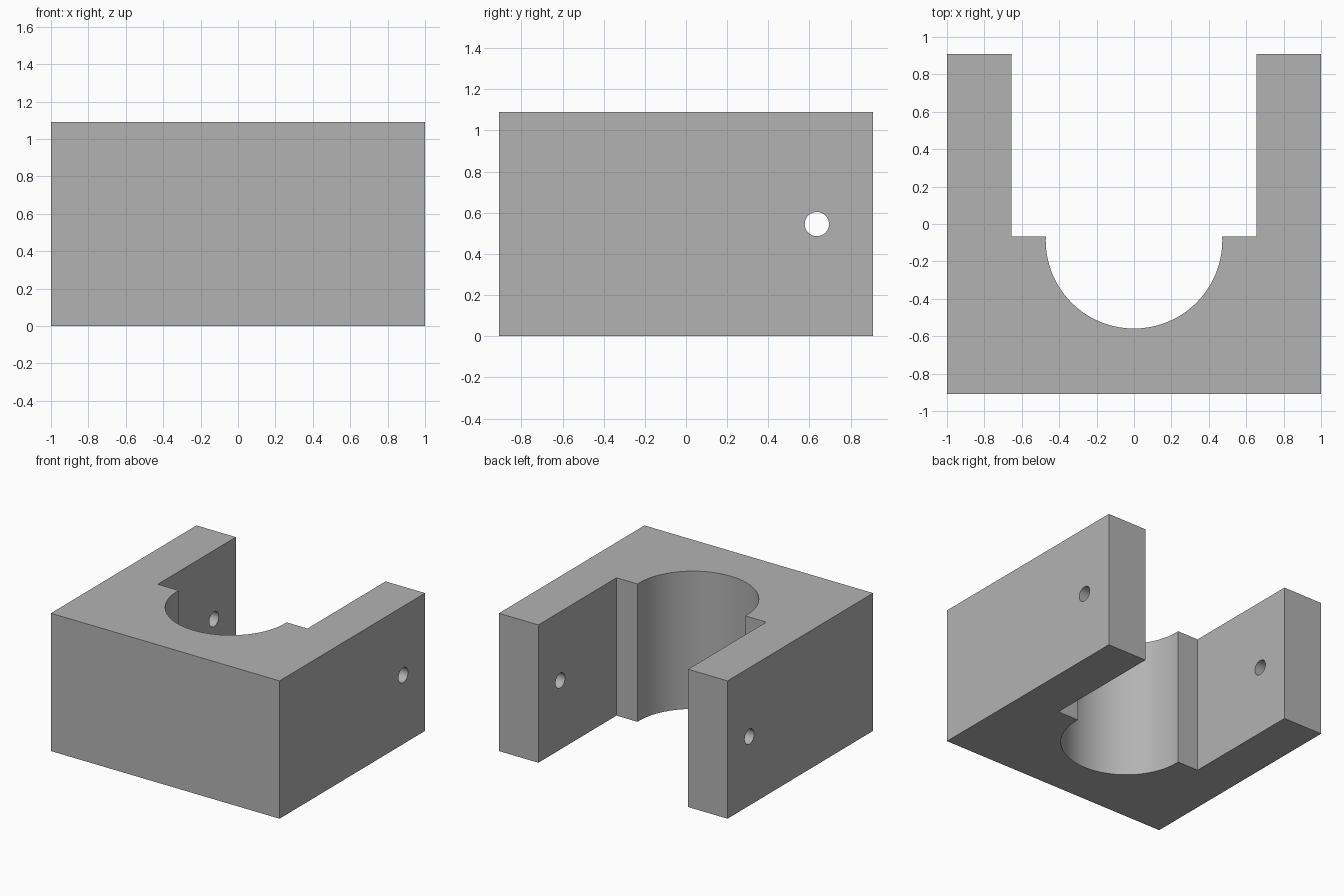
import bpy, bmesh, math
from mathutils import Vector, Matrix

default = bpy.data.objects.get("Cube")
if default:
    bpy.data.objects.remove(default, do_unlink=True)

HEIGHT, HALF_Y = 1.09, 0.909
ARM_X, LEDGE_Y = 0.655, -0.067
BORE_R, BORE_Y = 0.472, -0.087

grey = bpy.data.materials.new("plain grey")
grey.use_nodes = True
colour = (0.45, 0.45, 0.45, 1)
grey.diffuse_color = colour
grey.node_tree.nodes["Principled BSDF"].inputs["Base Color"].default_value = colour

# Plan outline: outer block, two arms, stepped ledges and round saddle
a = math.asin((LEDGE_Y - BORE_Y) / BORE_R)
steps = 64
arc = [(BORE_R * math.cos(t), BORE_Y + BORE_R * math.sin(t))
       for t in (a - (math.pi + 2 * a) * i / steps for i in range(steps + 1))]
outline = [(-1, -HALF_Y), (1, -HALF_Y), (1, HALF_Y), (ARM_X, HALF_Y), (ARM_X, LEDGE_Y),
           *arc, (-ARM_X, LEDGE_Y), (-ARM_X, HALF_Y), (-1, HALF_Y)]

# Extrude the outline into the clamp block
bm = bmesh.new()
base = bm.faces.new([bm.verts.new((x, y, 0)) for x, y in outline])
top = bmesh.ops.extrude_face_region(bm, geom=[base])["geom"]
bmesh.ops.translate(bm, vec=Vector((0, 0, HEIGHT)),
                    verts=[v for v in top if isinstance(v, bmesh.types.BMVert)])
bmesh.ops.recalc_face_normals(bm, faces=bm.faces)
mesh = bpy.data.meshes.new("clamp_block")
bm.to_mesh(mesh)
bm.free()
mesh.materials.append(grey)
block = bpy.data.objects.new("clamp_block", mesh)
bpy.context.collection.objects.link(block)

# Pin hole cutter running across both arms
bpy.ops.mesh.primitive_cylinder_add(vertices=40, radius=0.059, depth=3,
                                    location=(0, 0.636, HEIGHT / 2),
                                    rotation=(0, math.pi / 2, 0))
cutter = bpy.context.object
cutter.name = "pin_hole_cutter"
cutter.data.materials.append(grey)
cutter.hide_render = True

# Cut the holes, then discard the cutter
bpy.context.view_layer.objects.active = block
cut = block.modifiers.new("pin_holes", "BOOLEAN")
cut.operation, cut.solver, cut.object = "DIFFERENCE", "EXACT", cutter
bpy.ops.object.modifier_apply(modifier=cut.name)
bpy.data.objects.remove(cutter, do_unlink=True)

# Smooth the curved walls, keep the edges sharp
bpy.ops.object.select_all(action="DESELECT")
block.select_set(True)
bpy.ops.object.shade_smooth_by_angle(angle=math.radians(30))
